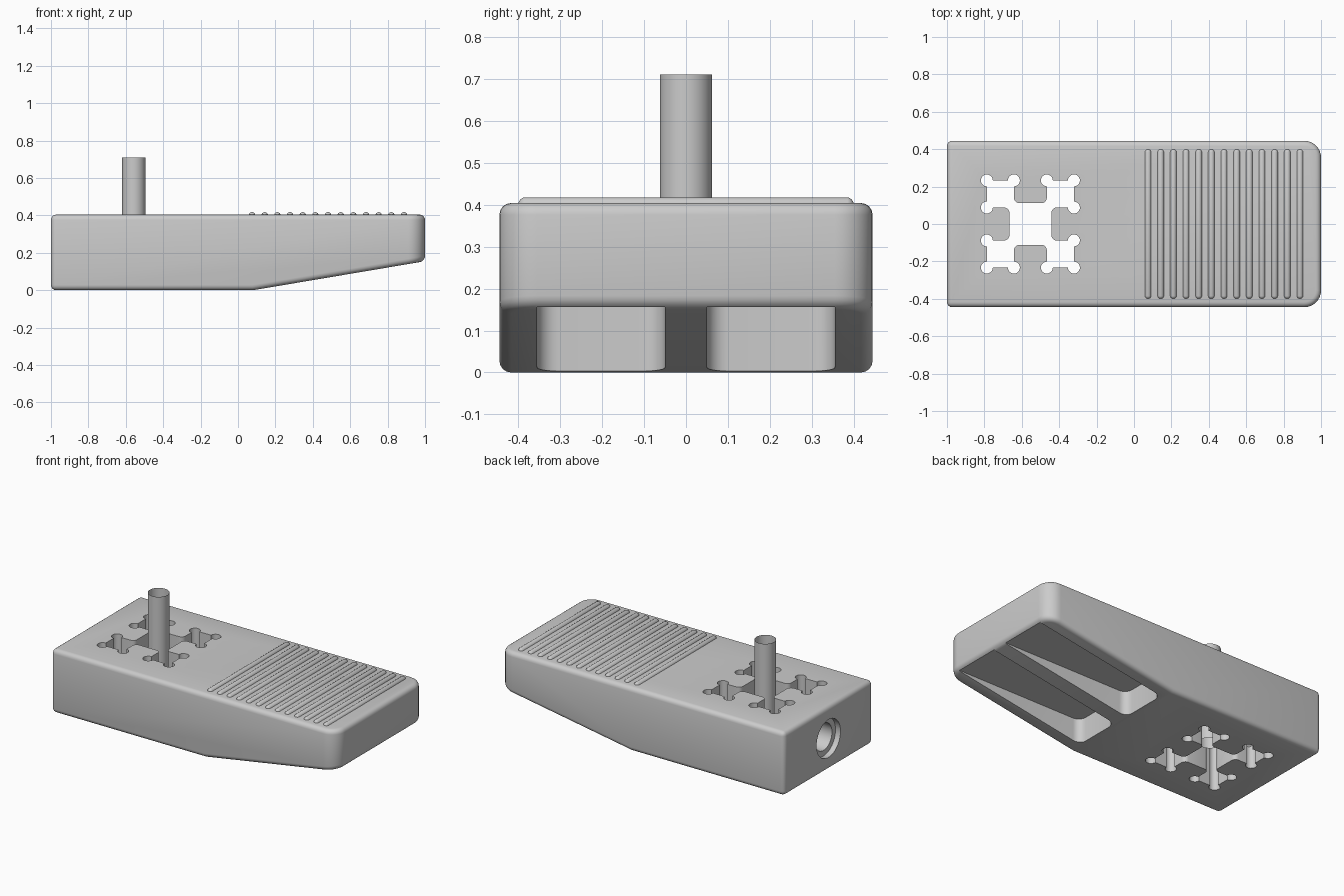
import bpy, bmesh
from math import cos, sin, radians, pi
from mathutils import Matrix, Vector

if "Cube" in bpy.data.objects:
    bpy.data.objects.remove(bpy.data.objects["Cube"])

W, H = 0.445, 0.404          # half width and height of the body
CX = -0.554                  # centre of the cross cut-out


def make_object(name, bm, angle=30):
    bmesh.ops.recalc_face_normals(bm, faces=bm.faces[:])
    mesh = bpy.data.meshes.new(name)
    bm.to_mesh(mesh)
    bm.free()
    ob = bpy.data.objects.new(name, mesh)
    bpy.context.collection.objects.link(ob)
    smooth(ob, angle)
    return ob


def smooth(ob, angle=30):
    bpy.ops.object.select_all(action='DESELECT')
    ob.select_set(True)
    bpy.context.view_layer.objects.active = ob
    bpy.ops.object.shade_smooth_by_angle(angle=radians(angle))


def prism(outline, direction):
    bm = bmesh.new()
    face = bm.faces.new([bm.verts.new(p) for p in outline])
    ext = bmesh.ops.extrude_face_region(bm, geom=[face], use_keep_orig=True)
    verts = [g for g in ext['geom'] if isinstance(g, bmesh.types.BMVert)]
    bmesh.ops.translate(bm, verts=verts, vec=direction)
    bmesh.ops.recalc_face_normals(bm, faces=bm.faces[:])
    return bm


def arc(cx, cy, r, a0, a1, n):
    return [(cx + r * cos(radians(a0 + (a1 - a0) * i / n)),
             cy + r * sin(radians(a0 + (a1 - a0) * i / n))) for i in range(n + 1)]


def cut(target, cutter):
    cutter.hide_render = True
    mod = target.modifiers.new("cut", 'BOOLEAN')
    mod.operation = 'DIFFERENCE'
    mod.solver = 'EXACT'
    mod.object = cutter
    bpy.context.view_layer.objects.active = target
    bpy.ops.object.modifier_apply(modifier=mod.name)
    bpy.data.objects.remove(cutter, do_unlink=True)


# body: side profile with a rising underside, rounded at the nose and all rims
profile = [(-1, 0), (0.08, 0), (1, 0.155), (1, H), (-1, H)]
bm = prism([(x, -W, z) for x, z in profile], (0, 2 * W, 0))
nose = [e for e in bm.edges
        if all(v.co.x > 0.99 for v in e.verts)
        and abs(e.verts[0].co.y - e.verts[1].co.y) < 0.01]
bmesh.ops.bevel(bm, geom=nose, offset=0.09, segments=8, profile=0.5, affect='EDGES')
rims = [e for e in bm.edges if e.calc_face_angle(0) > 0.6]
bmesh.ops.bevel(bm, geom=rims, offset=0.028, segments=4, profile=0.5, affect='EDGES')
body = make_object("body", bm)

# cross-shaped through opening with relieved corners
h, b, i, r, f = 0.233, 0.088, 0.112, 0.032, 0.028
quarter = (arc(i + f, b - f, f, 180, 90, 5) + arc(h, b, r, 180, 450, 15)
           + arc(h, h, r, -90, 180, 15) + arc(b, h, r, 0, 270, 15)
           + arc(b - f, i + f, f, 0, -90, 5))
outline = []
for k in range(4):
    rot = Matrix.Rotation(k * pi / 2, 3, 'Z')
    outline += [rot @ Vector((x, y, 0)) + Vector((CX, 0, -0.1)) for x, y in quarter]
cut(body, make_object("cross_cutter", prism(outline, (0, 0, 0.7))))

# two pockets in the sloping underside
for s in (-1, 1):
    y0, y1, c, x0 = 0.05, 0.355, 0.05, 0.1
    pocket = (arc(x0 + c, y0 + c, c, 270, 180, 6) + arc(x0 + c, y1 - c, c, 180, 90, 6)
              + [(1.1, y1), (1.1, y0)])
    cut(body, make_object("pocket_cutter",
                          prism([(x, s * y, -0.1) for x, y in pocket], (0, 0, 0.256))))

# stepped round socket in the rear end face
for radius, x_end in ((0.085, -0.56), (0.12, -0.965)):
    ring = [(-1.1, y, 0.2 + z) for y, z in arc(0, 0, radius, 0, 360 - 360 / 40, 39)]
    cut(body, make_object("socket_cutter", prism(ring, (x_end + 1.1, 0, 0))))
smooth(body)

# upright open tube
bm = bmesh.new()
bmesh.ops.create_cone(bm, cap_ends=False, segments=40, radius1=0.062, radius2=0.062,
                      depth=0.61, matrix=Matrix.Translation((CX - 0.003, 0, 0.405)))
make_object("tube", bm)

# rounded grip ridges across the top
for k in range(13):
    bm = bmesh.new()
    bmesh.ops.create_uvsphere(bm, u_segments=16, v_segments=9, radius=0.018,
                              matrix=Matrix.Rotation(pi / 2, 4, 'X'))
    for v in bm.verts:
        v.co.y += 0.382 if v.co.y > 0 else -0.382
        v.co += Vector((0.075 + k * 0.0677, 0, 0.4))
    make_object(f"grip_ridge_{k + 1}", bm, 60)
